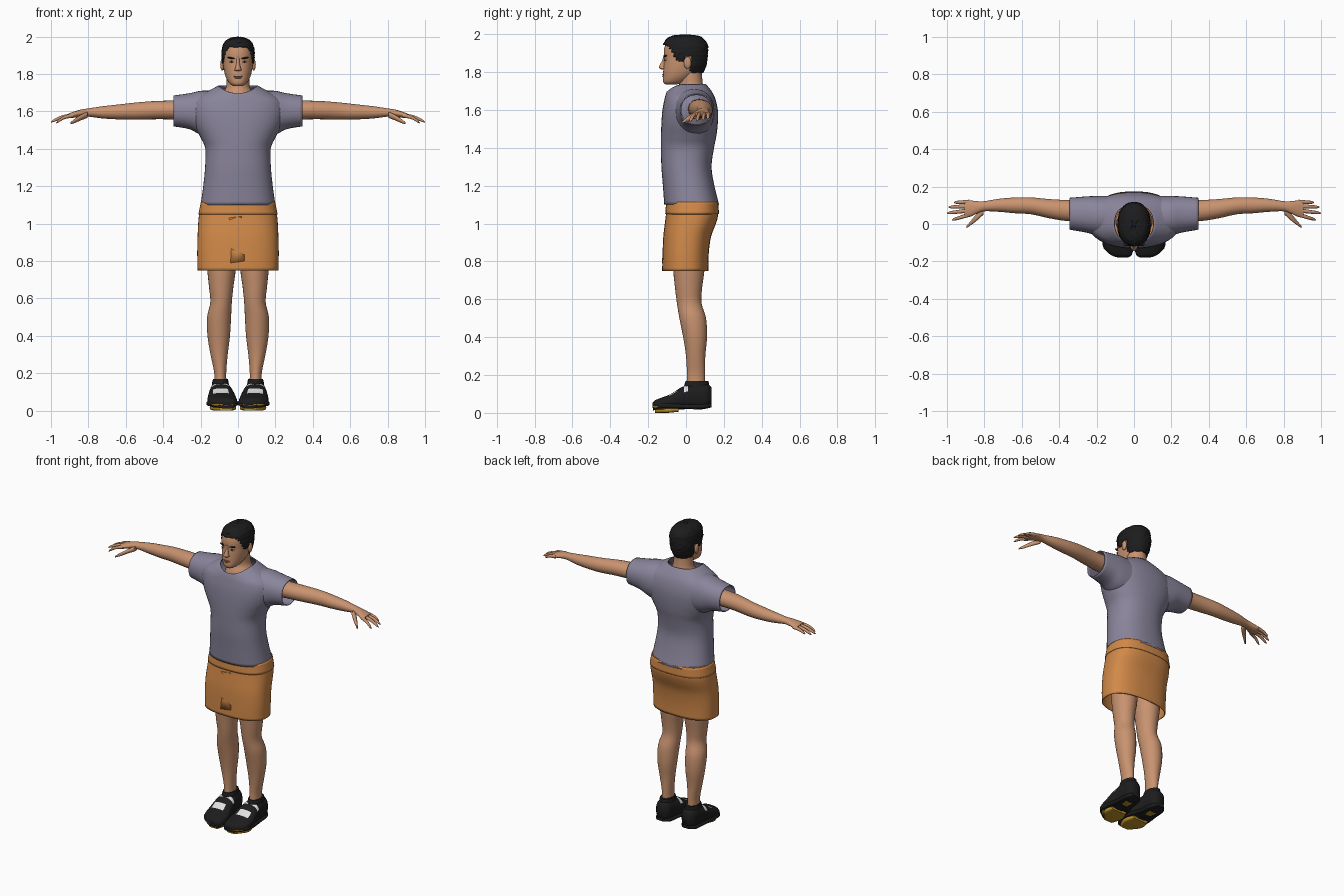
import bpy, bmesh, math, random
from mathutils import Vector, Matrix

random.seed(4)


def colour(name, rgb):
    m = bpy.data.materials.new(name)
    m.diffuse_color = (*rgb, 1)
    return m


SKIN = colour("skin", (0.58, 0.29, 0.16))
SHIRT = colour("lilac_grey", (0.255, 0.235, 0.33))
SHORTS = colour("orange", (0.64, 0.25, 0.065))
BLACK = colour("black", (0.012, 0.012, 0.013))
WHITE = colour("white", (0.75, 0.75, 0.75))
GOLD = colour("gold", (0.5, 0.27, 0.02))
LIP = colour("lip", (0.36, 0.14, 0.09))


def finish(name, bm, mats, mirror=False, thick=0, angle=50):
    """Turn a bmesh into a named, smooth shaded object."""
    bmesh.ops.recalc_face_normals(bm, faces=bm.faces)
    me = bpy.data.meshes.new(name)
    bm.to_mesh(me)
    bm.free()
    ob = bpy.data.objects.new(name, me)
    bpy.context.collection.objects.link(ob)
    for m in mats:
        me.materials.append(m)
    bpy.ops.object.select_all(action='DESELECT')
    ob.select_set(True)
    bpy.context.view_layer.objects.active = ob
    bpy.ops.object.shade_smooth_by_angle(angle=math.radians(angle))
    if thick:
        s = ob.modifiers.new("thickness", 'SOLIDIFY')
        s.thickness, s.offset = thick, -1
    if mirror:
        ob.modifiers.new("mirror", 'MIRROR').use_clip = False
    return ob


def smooth_rows(rows, sub):
    """Catmull-Rom interpolation between cross-section rows."""
    out = []
    for i in range(len(rows) - 1):
        a, b, c, d = (rows[max(0, min(len(rows) - 1, i + k))] for k in (-1, 0, 1, 2))
        for s in range(sub):
            t = s / sub
            out.append([0.5 * (2 * q + (r - p) * t + (2 * p - 5 * q + 4 * r - w) * t * t
                               + (3 * q - p - 3 * r + w) * t ** 3)
                        for p, q, r, w in zip(a, b, c, d)])
    return out + [list(rows[-1])]


def loft(axis, rows, n=32, sub=4, p=2.0, caps=(True, True), dip=0):
    """Rows are (position, u_min, u_max, v_min, v_max) along the axis."""
    bm = bmesh.new()
    rings = []
    rows = smooth_rows(rows, sub)
    for k, (t, u0, u1, v0, v1) in enumerate(rows):
        ring = []
        for i in range(n):
            a = 2 * math.pi * i / n
            c, s = math.cos(a), math.sin(a)
            u = (u0 + u1) / 2 + (u1 - u0) / 2 * math.copysign(abs(c) ** (2 / p), c)
            v = (v0 + v1) / 2 + (v1 - v0) / 2 * math.copysign(abs(s) ** (2 / p), s)
            w = t - dip * max(0, -s) ** 2 * (k / (len(rows) - 1)) ** 6
            ring.append(bm.verts.new({'z': (u, v, w), 'x': (w, u, v), 'y': (u, w, v)}[axis]))
        rings.append(ring)
    for r, q in zip(rings, rings[1:]):
        for i in range(n):
            bm.faces.new((r[i], r[(i + 1) % n], q[(i + 1) % n], q[i]))
    for flag, r in zip(caps, (rings[0], rings[-1])):
        if flag:
            bm.faces.new(r)
    return bm


def blob(name, loc, size, mat, rot=0, mirror=True):
    bm = bmesh.new()
    m = Matrix.Translation(loc) @ Matrix.Rotation(rot, 4, 'Y') @ Matrix.Diagonal((*size, 1))
    bmesh.ops.create_uvsphere(bm, u_segments=16, v_segments=10, radius=1, matrix=m)
    return finish(name, bm, [mat], mirror)


# Shirt body, open at hem and collar
torso = [(1.10, -.20, .20, -.115, .175), (1.2, -.186, .186, -.122, .15), (1.3, -.176, .176, -.13, .135),
         (1.4, -.175, .175, -.132, .148), (1.46, -.20, .20, -.132, .16), (1.53, -.235, .235, -.13, .168),
         (1.6, -.25, .25, -.125, .168), (1.66, -.235, .235, -.115, .155), (1.70, -.175, .175, -.108, .135),
         (1.738, -.105, .105, -.10, .105)]
finish("shirt_body", loft('z', torso, 48, p=2.3, caps=(False, False), dip=.04), [SHIRT], thick=.006)
sleeve = [(.13, -.07, .15, 1.46, 1.71), (.20, -.06, .15, 1.475, 1.71), (.26, -.045, .147, 1.505, 1.697),
          (.345, -.03, .14, 1.52, 1.685)]
finish("sleeve", loft('x', sleeve, p=2.2, caps=(False, False)), [SHIRT], True, .006)

# Shorts with a waistband and front fold
shorts = [(.75, -.216, .216, -.126, .118), (.84, -.218, .218, -.124, .12), (.93, -.216, .216, -.12, .132),
          (1.0, -.213, .213, -.112, .158), (1.05, -.208, .208, -.106, .17), (1.12, -.196, .196, -.10, .168)]
finish("shorts", loft('z', shorts, 48, p=2.5, caps=(False, True)), [SHORTS], thick=.005)
band = [(1.05, -.212, .212, -.110, .174), (1.115, -.199, .199, -.105, .171)]
finish("waistband", loft('z', band, 48, p=2.5, caps=(False, False)), [SHORTS], thick=.006)
bm = bmesh.new()
fold = [(-.04, .79), (.035, .8), (.03, .93), (.01, .94), (.02, 1.04), (-.05, 1.03), (-.01, .96), (-.005, .90), (-.035, .88)]
f = bm.faces.new([bm.verts.new((x, -.130 + (z - .75) * .065 + (.004 if z > .9 else 0), z)) for x, z in fold])
finish("front_fold", bm, [SHORTS], thick=.008)

# Legs
leg = [(.12, .06, .13, .0, .10), (.2, .063, .127, .005, .10), (.3, .055, .147, .0, .102), (.4, .043, .163, -.015, .111),
       (.5, .037, .165, -.035, .106), (.58, .033, .148, -.048, .082), (.66, .025, .155, -.058, .085),
       (.76, .012, .165, -.068, .098), (.95, .005, .18, -.08, .11)]
finish("leg", loft('z', leg, 28), [SKIN], True)

# Arms, palms and fingers
arm = [(.22, .01, .13, 1.55, 1.66), (.35, .015, .128, 1.557, 1.658), (.45, .03, .133, 1.558, 1.655),
       (.55, .052, .142, 1.556, 1.647), (.63, .057, .142, 1.557, 1.638), (.72, .065, .135, 1.562, 1.628),
       (.80, .068, .122, 1.572, 1.616), (.84, .055, .122, 1.570, 1.610), (.88, .038, .126, 1.566, 1.598),
       (.905, .040, .122, 1.566, 1.590)]
finish("arm", loft('x', arm, 24), [SKIN], True)
tips = [(.118, .115, .962, 1.553), (.096, .09, .992, 1.546), (.073, .058, 1.0, 1.542), (.050, .022, .972, 1.538)]
for k, (y0, y1, x1, z1) in enumerate(tips):
    rows = []
    for t, r in ((0, .012), (.5, .010), (.85, .008), (1, .002)):
        y, z = y0 + (y1 - y0) * t, 1.579 + (z1 - 1.579) * t * t
        rows.append((.88 + (x1 - .88) * t, y - r, y + r, z - r, z + r))
    finish(f"finger_{k + 1}", loft('x', rows, 10, 3), [SKIN], True)
thumb = [(.805, .05, .09, 1.565, 1.598), (.84, .018, .056, 1.552, 1.582), (.875, -.008, .014, 1.537, 1.559),
         (.895, -.022, -.010, 1.532, 1.542)]
finish("thumb", loft('x', thumb, 12), [SKIN], True)

# Neck and head
neck = [(1.64, -.10, .10, -.07, .10), (1.69, -.085, .085, -.055, .10), (1.73, -.064, .064, -.036, .09),
        (1.78, -.06, .06, -.04, .085), (1.83, -.06, .06, -.04, .085)]
finish("neck", loft('z', neck, 28), [SKIN])
head = [(1.735, -.024, .024, -.108, -.05), (1.75, -.046, .046, -.121, 0), (1.785, -.066, .066, -.121, .05),
        (1.83, -.077, .077, -.119, .085), (1.87, -.081, .081, -.116, .1), (1.91, -.082, .082, -.117, .105),
        (1.95, -.075, .075, -.107, .098), (1.978, -.052, .052, -.08, .07), (1.988, -.02, .02, -.03, .03)]
finish("head", loft('z', head, 36, p=2.2), [SKIN])
nose = [(1.815, -.011, .011, -.13, -.10), (1.822, -.019, .019, -.142, -.10), (1.835, -.014, .014, -.141, -.10),
        (1.86, -.009, .009, -.127, -.10), (1.89, -.008, .008, -.119, -.10)]
finish("nose", loft('z', nose, 14), [SKIN])
blob("ear", (.084, .008, 1.85), (.011, .02, .032), SKIN)
blob("eyebrow", (.035, -.109, 1.885), (.023, .009, .0045), BLACK, -.15)
blob("eye", (.034, -.107, 1.865), (.014, .008, .005), WHITE)
blob("iris", (.034, -.111, 1.866), (.0065, .006, .005), BLACK)
blob("upper_lip", (0, -.117, 1.787), (.024, .009, .004), LIP, mirror=False)
blob("lower_lip", (0, -.116, 1.779), (.019, .010, .005), LIP, mirror=False)

# Hair: a larger cap trimmed along the hairline and roughened
hair = [(1.785, -.062, .062, -.12, .085), (1.83, -.080, .080, -.122, .105), (1.87, -.086, .086, -.122, .114),
        (1.91, -.088, .088, -.121, .116), (1.95, -.083, .083, -.117, .112), (1.98, -.064, .064, -.098, .09),
        (1.994, -.035, .035, -.06, .055), (1.998, -.008, .008, -.01, .01)]
bm = loft('z', hair, 48, 6, p=2.2)


def hairline(y):
    if y < -.03:
        return 1.945 - .085 * max(0, min(1, (y + .095) / .05))
    return 1.86 if y < -.005 else (1.885 if y < .025 else 1.80)


bmesh.ops.delete(bm, geom=[f for f in bm.faces if f.calc_center_median().z < hairline(f.calc_center_median().y)],
                 context='FACES')
for v in bm.verts:
    v.co += Vector((v.co.x, v.co.y, 0)) * random.uniform(-.03, .03)
    v.co.z = min(2.0, v.co.z + random.uniform(-.002, .002))
finish("hair", bm, [BLACK], thick=.008)

# Shoes: dark upper, white patches on the instep, gold trim underneath
shoe = [(-.178, .03, .09, .03, .05), (-.165, .012, .125, .018, .066), (-.13, .004, .157, .012, .08),
        (-.08, .008, .163, .014, .10), (-.03, .02, .158, .018, .132), (.02, .032, .152, .02, .152),
        (.07, .04, .148, .018, .158), (.11, .045, .143, .024, .155), (.134, .065, .125, .045, .135)]
bm = loft('y', shoe, 32, 5, p=2.5)
bm.normal_update()
bmesh.ops.recalc_face_normals(bm, faces=bm.faces)
for f in bm.faces:
    c = f.calc_center_median()
    if c.z > .082 and -.09 < c.y < -.045 and .05 < c.x < .135:
        f.material_index = 1
    elif c.z > .11 and -.012 < c.y < .006:
        f.material_index = 1
    elif c.z < .035 and (c.y < -.09 or .02 < c.y < .07):
        f.material_index = 2
finish("shoe", bm, [BLACK, WHITE, GOLD], True)
# Soles and ankle collars
sole = [(-.175, .02, .10, .012, .045), (-.13, .0, .162, .022, .056), (-.06, .004, .166, .022, .05),
        (.03, .03, .155, .022, .045), (.10, .04, .148, .022, .048), (.136, .065, .125, .03, .05)]
finish("sole", loft('y', sole, 24, p=4), [BLACK], True)
plate = [(-.165, .03, .10, 0, .03), (-.10, .01, .15, 0, .03), (-.04, .03, .14, .006, .03)]
finish("gold_tread", loft('y', plate, 20, p=4), [GOLD], True)
collar = [(.11, .046, .142, -.015, .125), (.15, .05, .138, -.008, .122), (.168, .054, .134, -.002, .118)]
finish("ankle_collar", loft('z', collar, 24), [BLACK], True)
